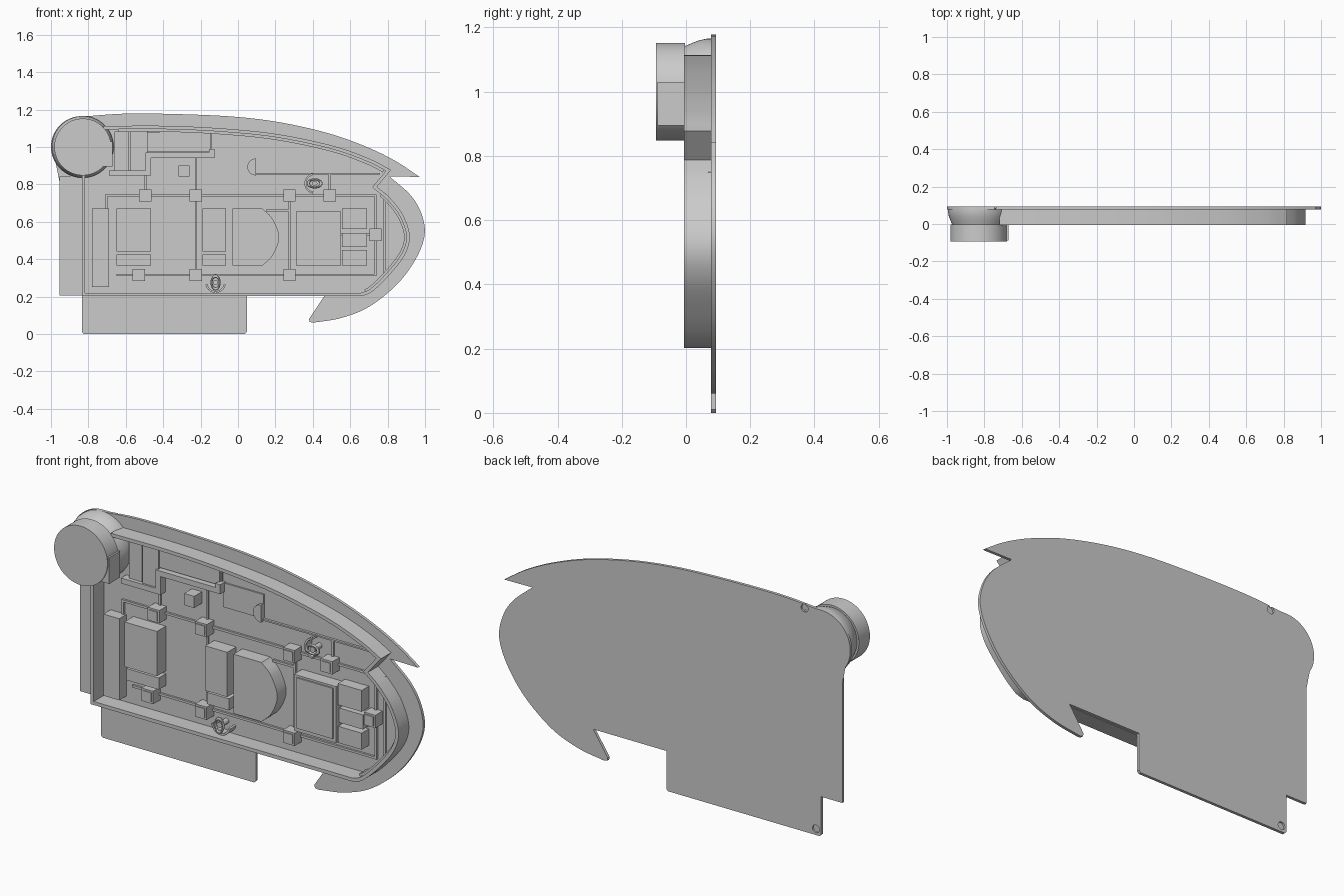
import bpy, bmesh
from math import sin, cos, pi, radians
from mathutils import Vector

if "Cube" in bpy.data.objects:
    bpy.data.objects.remove(bpy.data.objects["Cube"])

FLOOR = 0.079


def smooth_path(pts, n=8):
    """Catmull-Rom curve through the points"""
    p = [Vector(q) for q in pts]
    p = [2 * p[0] - p[1]] + p + [2 * p[-1] - p[-2]]
    out = []
    for a, b, c, d in zip(p, p[1:], p[2:], p[3:]):
        for i in range(n):
            t = i / n
            out.append(0.5 * (2 * b + (c - a) * t + (2 * a - 5 * b + 4 * c - d) * t * t
                              + (3 * b - a - 3 * c + d) * t ** 3))
    return [tuple(v) for v in out + [p[-2]]]


def arc(cx, cz, r, a0, a1, n=32, sx=1):
    return [(cx + sx * r * cos(radians(a0 + (a1 - a0) * i / n)),
             cz + r * sin(radians(a0 + (a1 - a0) * i / n))) for i in range(n + 1)]


def finish(bm, name, smooth=False):
    bmesh.ops.recalc_face_normals(bm, faces=bm.faces)
    me = bpy.data.meshes.new(name)
    bm.to_mesh(me)
    bm.free()
    ob = bpy.data.objects.new(name, me)
    bpy.context.collection.objects.link(ob)
    if smooth:
        bpy.ops.object.select_all(action='DESELECT')
        ob.select_set(True)
        bpy.context.view_layer.objects.active = ob
        bpy.ops.object.shade_smooth_by_angle(angle=radians(25))
    return ob


def prism(name, pts, y0, y1=FLOOR, smooth=False):
    bm = bmesh.new()
    f = bm.faces.new([bm.verts.new((x, y0, z)) for x, z in pts])
    ext = bmesh.ops.extrude_face_region(bm, geom=[f])
    for v in ext['geom']:
        if isinstance(v, bmesh.types.BMVert):
            v.co.y = y1
    return finish(bm, name, smooth)


def box(name, x0, x1, z0, z1, y0, y1=FLOOR):
    return prism(name, [(x0, z0), (x1, z0), (x1, z1), (x0, z1)], y0, y1)


def offset(path, d):
    """Shift a path to its right-hand side with mitred corners"""
    p = [Vector(q) for q in path]
    out = []
    for i, v in enumerate(p):
        a = (v - p[i - 1]).normalized() if i else (p[1] - v).normalized()
        b = (p[i + 1] - v).normalized() if i < len(p) - 1 else a
        na, nb = Vector((a.y, -a.x)), Vector((b.y, -b.x))
        m = (na + nb).normalized()
        out.append(tuple(v + m * d / max(m.dot(na), 0.4)))
    return out


def strip(name, path, d0, d1, y0, y1=FLOOR, smooth=False):
    """Wall of given thickness following a path"""
    rails = [offset(path, d0), offset(path, d1)]
    bm = bmesh.new()
    rings = [[bm.verts.new((r[i][0], y, r[i][1])) for r, y in
              ((rails[0], y0), (rails[1], y0), (rails[1], y1), (rails[0], y1))]
             for i in range(len(path))]
    for a, b in zip(rings, rings[1:]):
        for k in range(4):
            bm.faces.new((a[k], a[(k + 1) % 4], b[(k + 1) % 4], b[k]))
    bm.faces.new(rings[0])
    bm.faces.new(rings[-1])
    return finish(bm, name, smooth)


# Back plate with its hooked fins and tabs
fin = smooth_path([(0.40, 0.06), (0.55, 0.085), (0.70, 0.145), (0.85, 0.265), (0.95, 0.40),
                   (0.998, 0.53), (0.98, 0.645), (0.92, 0.745), (0.81, 0.842)])
crown = smooth_path([(0.97, 0.84), (0.85, 0.92), (0.70, 0.995), (0.50, 1.068), (0.25, 1.127),
                     (0, 1.16), (-0.30, 1.175), (-0.60, 1.178), (-0.80, 1.165)])
outline = ([(-0.835, 0.01), (-0.825, 0), (0.037, 0), (0.047, 0.01), (0.047, 0.205),
            (0.463, 0.205), (0.38, 0.08), (0.383, 0.065)] + fin + crown
           + arc(-0.835, 1.0, 0.165, 92, 268)
           + [(-0.835, 0.845), (-0.955, 0.845), (-0.955, 0.205), (-0.835, 0.205)])
plate = prism("back_plate", outline, 0.078, 0.093, True)

# Blind peg holes in the back
for i, (x, z) in enumerate([(-0.74, 1.15), (-0.805, 0.032)]):
    cutter = prism(f"peg_hole_cutter_{i}", arc(x, z, 0.02, 0, 345, 23), 0.084, 0.12)
    cutter.hide_render = True
    cutter.hide_set(True)
    m = plate.modifiers.new("peg_hole", 'BOOLEAN')
    m.operation, m.object = 'DIFFERENCE', cutter

# Tray rim wall and the stepped ledge inside it
rim_top = smooth_path([(-0.72, 1.112), (-0.40, 1.113), (-0.10, 1.10), (0.20, 1.07),
                       (0.50, 1.008), (0.70, 0.938), (0.818, 0.877)])
rim_right = smooth_path([(0.743, 0.787), (0.81, 0.73), (0.88, 0.64), (0.918, 0.525),
                         (0.89, 0.42), (0.80, 0.305), (0.715, 0.225), (0.66, 0.202)])
rim = rim_top + rim_right + [(-0.835, 0.202), (-0.835, 0.87)]
strip("tray_wall", rim, 0, 0.018, -0.006, FLOOR, True)
strip("tray_top_ledge", rim_top[2:-2], 0.016, 0.032, 0.02, FLOOR, True)
strip("tray_right_ledge", rim_right[4:-4], 0.016, 0.03, 0.02, FLOOR, True)

# Round corner hub, turned profile
profile = [(0, -0.093), (0.152, -0.093), (0.152, -0.003), (0.142, -0.003), (0.152, 0.02),
           (0.16, 0.042), (0.165, 0.065), (0.165, 0.085), (0, 0.085)]
bm = bmesh.new()
vs = [bm.verts.new((r, y, 0)) for r, y in profile]
es = [bm.edges.new(e) for e in zip(vs, vs[1:])]
bmesh.ops.spin(bm, geom=vs + es, axis=(0, 1, 0), cent=(0, 0, 0), angle=2 * pi, steps=64)
bmesh.ops.remove_doubles(bm, verts=bm.verts, dist=1e-4)
bmesh.ops.translate(bm, verts=bm.verts, vec=(-0.83, 0, 1.0))
finish(bm, "corner_hub", True)
box("hub_side_block", -0.76, -0.672, 0.895, 1.03, -0.088, 0.0)

# Large component blocks
for name, x0, x1, z0, z1, y in [
        ("tall_block", -0.78, -0.69, 0.25, 0.67, 0.02),
        ("wide_block", -0.65, -0.465, 0.44, 0.67, 0.005),
        ("wide_block_foot", -0.65, -0.465, 0.365, 0.425, 0.02),
        ("narrow_block", -0.19, -0.065, 0.44, 0.67, 0.005),
        ("narrow_block_foot", -0.19, -0.065, 0.365, 0.425, 0.02),
        ("framed_block", 0.31, 0.55, 0.365, 0.655, 0.012),
        ("framed_block_lid", 0.33, 0.535, 0.385, 0.645, 0.004),
        ("stack_upper", 0.555, 0.69, 0.56, 0.67, 0.02),
        ("stack_middle", 0.555, 0.69, 0.465, 0.54, 0.03),
        ("stack_lower", 0.555, 0.69, 0.365, 0.45, 0.02),
        ("small_box", -0.317, -0.26, 0.842, 0.902, 0.015)]:
    box(name, x0, x1, z0, z1, y)
prism("rounded_block", [(-0.03, 0.365)] + smooth_path(
    [(0.13, 0.365), (0.185, 0.42), (0.22, 0.517), (0.185, 0.615), (0.13, 0.67)])
    + [(-0.03, 0.67)], 0.005, FLOOR, True)

# Junction cubes with small raised caps
for i, (x, z) in enumerate([(-0.495, 0.74), (-0.225, 0.74), (0.275, 0.74), (0.49, 0.74),
                            (-0.53, 0.315), (-0.225, 0.315), (0.275, 0.315), (0.735, 0.53)]):
    box(f"junction_{i}", x - 0.033, x + 0.033, z - 0.033, z + 0.033, 0.02)
    box(f"junction_cap_{i}", x - 0.024, x + 0.024, z - 0.024, z + 0.024, 0.015, 0.02)

# Low cable runs across the floor
for i, path in enumerate([
        [(-0.705, 0.66), (-0.705, 0.74), (0.735, 0.74), (0.735, 0.315), (-0.65, 0.315)],
        [(-0.225, 0.315), (-0.225, 0.94)], [(0.275, 0.315), (0.275, 0.74)],
        [(0.49, 0.74), (0.49, 0.86)], [(-0.495, 0.74), (-0.495, 0.87)],
        [(0.15, 0.66), (0.275, 0.66)], [(0.55, 0.53), (0.735, 0.53)],
        [(0.785, 0.75), (0.785, 0.32)], [(-0.145, 0.97), (-0.145, 1.08)]]):
    strip(f"cable_{i}", path, -0.006, 0.006, 0.068)

# Upper compartment: strips, stepped shelf and thin panels
box("upper_strip_left", -0.66, -0.585, 0.87, 1.083, 0.055)
box("upper_strip_right", -0.575, -0.485, 0.87, 1.083, 0.045)
box("stepped_shelf", -0.485, -0.145, 0.975, 1.08, 0.055)
strip("shelf_edge", [(-0.69, 0.86), (-0.48, 0.86), (-0.48, 0.955), (-0.14, 0.955),
                     (-0.14, 0.99)], -0.014, 0.014, 0.035)
box("upper_panel", -0.135, 0.095, 0.86, 0.985, 0.07)
prism("upper_half_disc", arc(0.095, 0.893, 0.045, 90, 270, 20), 0.05, FLOOR, True)
strip("upper_divider", [(0.095, 0.857), (0.76, 0.857)], -0.004, 0.004, 0.066)

# Oval loops with their clasps
for i, (x, z, sx, a) in enumerate([(0.41, 0.805, 1.25, 100), (-0.12, 0.275, 0.8, 190)]):
    bpy.ops.mesh.primitive_torus_add(major_radius=0.027, minor_radius=0.007, major_segments=32,
                                     minor_segments=10, location=(x, 0.02, z),
                                     rotation=(pi / 2, 0, 0))
    loop = bpy.context.object
    loop.name = f"oval_loop_{i}"
    loop.scale = (sx, 1 / sx, 1)
    bpy.ops.object.shade_smooth_by_angle()
    prism(f"loop_post_{i}", arc(x, z, 0.014, 0, 345, 23), 0.02, FLOOR, True)
    strip(f"loop_clasp_{i}", arc(x, z, 0.05, a, a + 160, 20), -0.005, 0.005, 0.03, FLOOR, True)
